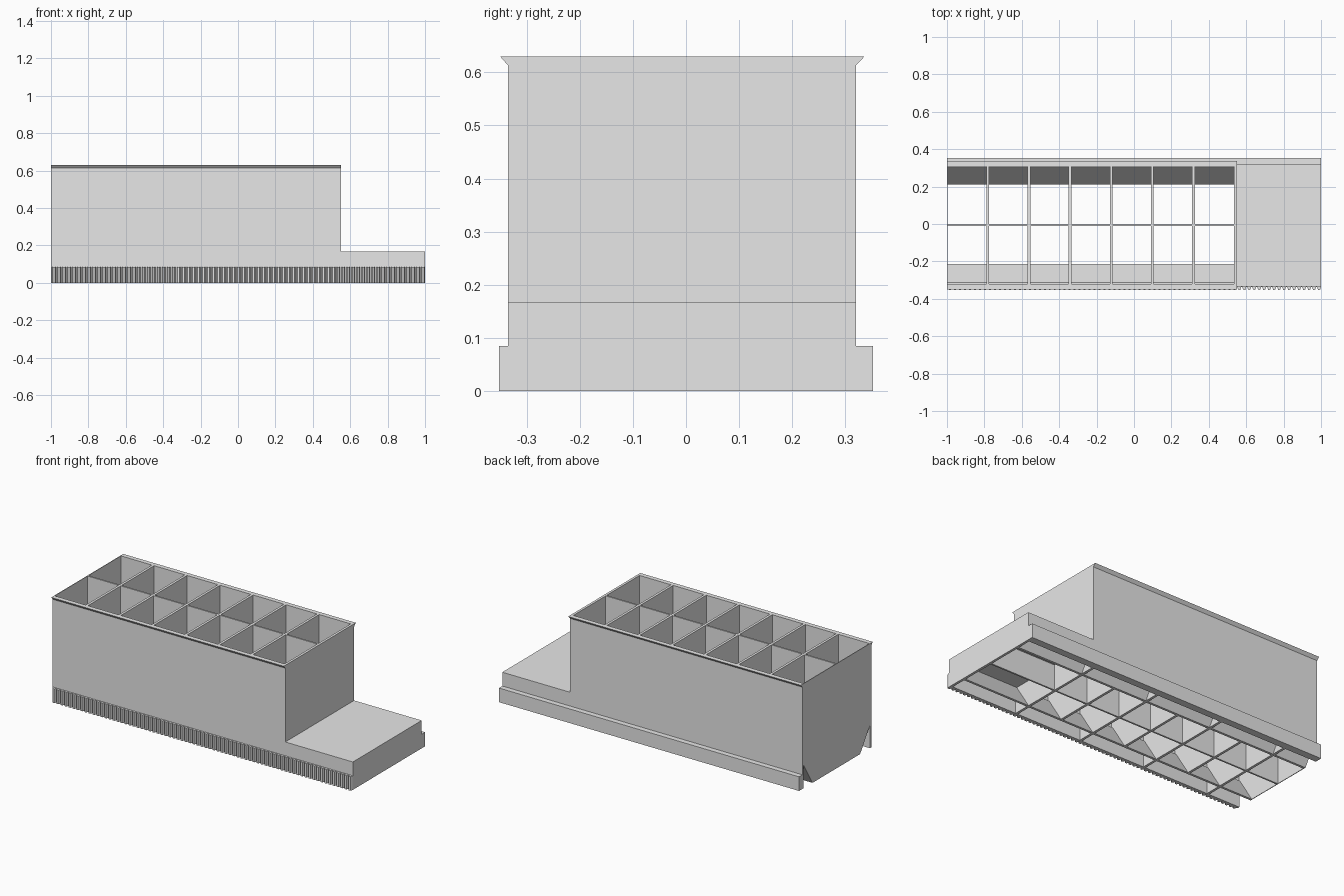
import bpy, bmesh
from mathutils import Vector

if "Cube" in bpy.data.objects:
    bpy.data.objects.remove(bpy.data.objects["Cube"], do_unlink=True)

grey = bpy.data.materials.new("plain grey")
grey.use_nodes = True
colour = (0.8, 0.8, 0.8, 1)
grey.diffuse_color = colour
grey.node_tree.nodes["Principled BSDF"].inputs["Base Color"].default_value = colour


def extrude(name, points, vector):
    """Solid made by pushing a flat outline along a vector."""
    bm = bmesh.new()
    face = bm.faces.new([bm.verts.new(p) for p in points])
    new = bmesh.ops.extrude_face_region(bm, geom=[face], use_keep_orig=True)
    verts = [g for g in new["geom"] if isinstance(g, bmesh.types.BMVert)]
    bmesh.ops.translate(bm, verts=verts, vec=Vector(vector))
    bmesh.ops.recalc_face_normals(bm, faces=bm.faces)
    mesh = bpy.data.meshes.new(name)
    bm.to_mesh(mesh)
    bm.free()
    mesh.materials.append(grey)
    obj = bpy.data.objects.new(name, mesh)
    bpy.context.collection.objects.link(obj)
    return obj


def along_x(name, profile, x0, x1):
    return extrude(name, [(x0, y, z) for y, z in profile], (x1 - x0, 0, 0))


def rect(y0, y1, z0, z1):
    return [(y0, z0), (y1, z0), (y1, z1), (y0, z1)]


X0, XB, X1 = -1.0, 0.55, 1.0        # tail end, end of tall box, nose
FRONT, BACK = -0.335, 0.32          # outer wall faces
IN_F, IN_B = -0.322, 0.308          # inner wall faces
TOP, STEP, RAIL = 0.63, 0.168, 0.085
MID = -0.005
T = 0.015

# Tall side walls with flared lips
along_x("front_wall", [(IN_F, 0), (FRONT, 0), (FRONT, 0.613), (-0.35, TOP), (IN_F, TOP)], X0, XB)
along_x("back_wall", [(IN_B, 0), (BACK, 0), (BACK, 0.613), (0.336, TOP), (IN_B, TOP)], X0, XB)

# Low nose: side walls, roof and end wall
along_x("nose_front_wall", rect(FRONT, IN_F, 0, STEP), XB, X1)
along_x("nose_back_wall", rect(IN_B, BACK, 0, STEP), XB, X1)
along_x("nose_roof", rect(IN_F, IN_B, STEP - T, STEP), XB, X1)
along_x("nose_end_wall", rect(IN_F, IN_B, 0, STEP - T), X1 - T, X1)

# Guide rail along the back
along_x("back_rail", rect(BACK, 0.352, 0, RAIL), X0, X1)

# Toothed rack along the front
teeth = 75
pitch = (X1 - X0) / teeth
root, tip = -0.338, -0.352
outline = [(X1, FRONT, 0), (X0, FRONT, 0)]
for i in range(teeth):
    for part, y in ((0, root), (0.22, root), (0.42, tip), (0.8, tip)):
        outline.append((X0 + (i + part) * pitch, y, 0))
outline.append((X1, root, 0))
extrude("front_rack", outline, (0, 0, RAIL))

# Sloping hopper floors that narrow towards the open bottom
along_x("back_slope", [(0.21, 0), (0.224, 0), (IN_B, 0.137), (IN_B, 0.155), (0.302, 0.155)], X0, X1 - T)
along_x("front_slope", [(-0.215, 0), (-0.229, 0), (IN_F, 0.137), (IN_F, 0.155), (-0.313, 0.155)], X0, X1 - T)

# Long divider
along_x("long_divider", rect(MID - 0.005, MID + 0.005, 0, TOP), X0, XB - T)
along_x("nose_long_divider", rect(MID - 0.005, MID + 0.005, 0, STEP - T), XB, X1 - T)

# Cross dividers: every second one reaches down past the slopes
hopper = [(-0.222, 0), (0.217, 0), (IN_B, 0.147), (IN_B, TOP), (IN_F, TOP), (IN_F, 0.147)]
full = rect(IN_F, IN_B, 0, TOP)
for i in range(6):
    x = -0.782 + i * 0.22
    along_x(f"cross_divider_{i + 1}", hopper if i % 2 else full, x - T / 2, x + T / 2)
along_x("box_end_wall", full, XB - T, XB)
along_x("tail_wall", hopper, X0, X0 + 0.004)
